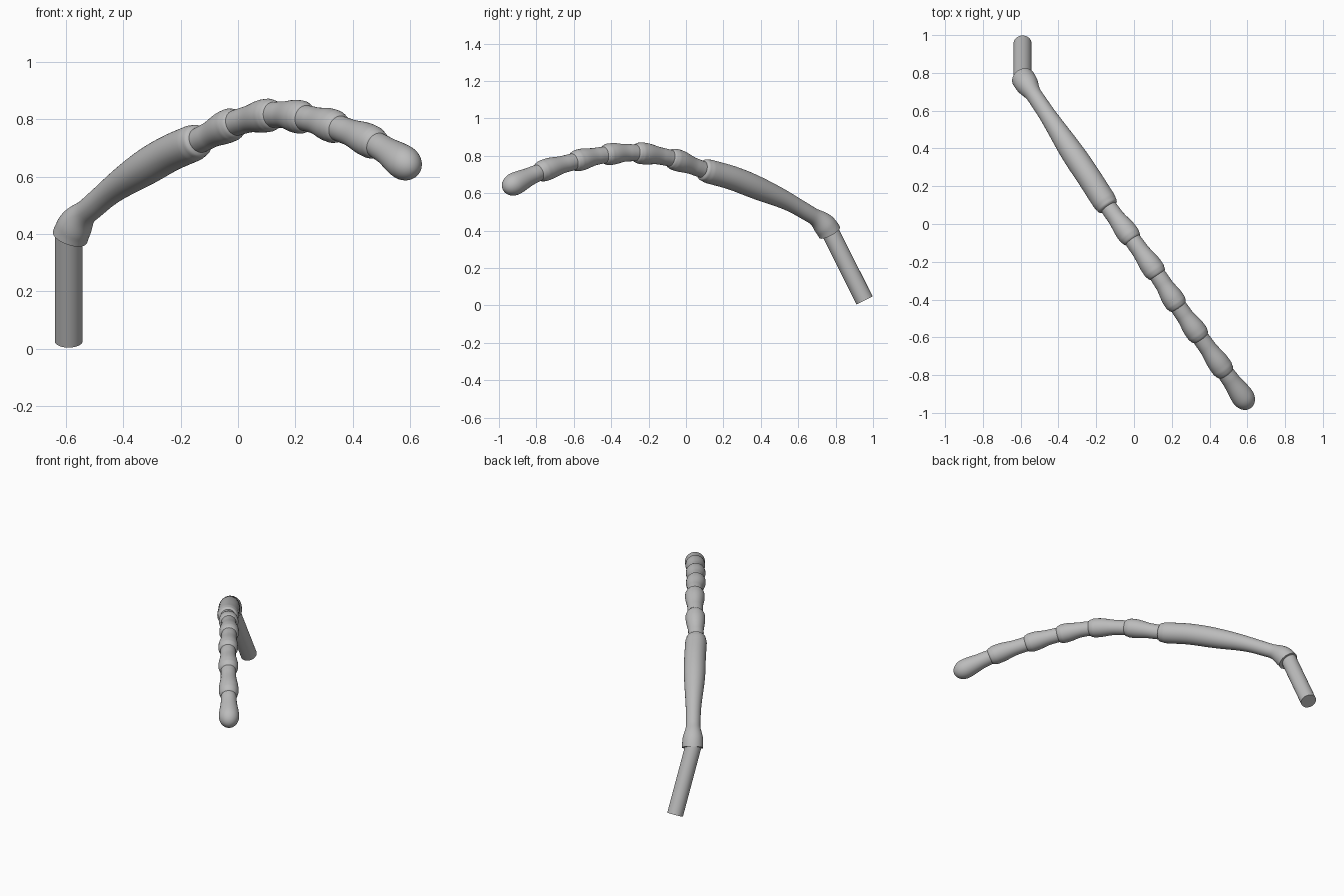
import bpy, bmesh
from math import cos, sin, tau
from mathutils import Vector

cube = bpy.data.objects.get("Cube")
if cube:
    bpy.data.objects.remove(cube, do_unlink=True)

grey = bpy.data.materials.new("plain grey")
grey.use_nodes = True
grey.diffuse_color = (0.5, 0.5, 0.5, 1)
grey.node_tree.nodes["Principled BSDF"].inputs["Base Color"].default_value = (0.5, 0.5, 0.5, 1)

SIDES = 40

# Spine of the antenna: curved scape, then one point per joint, then the tip
SPINE = [Vector(p) for p in (
    (-.60, .79, .32), (-.585, .768, .39), (-.555, .72, .45), (-.507, .65, .495),
    (-.43, .535, .56), (-.341, .40, .62), (-.24, .25, .68), (-.138, .093, .725),
    (-.013, -.077, .785), (.119, -.262, .815), (.23, -.431, .805),
    (.347, -.595, .77), (.479, -.78, .713), (.615, -.972, .62), (.73, -1.15, .52))]


def spine(u):
    """Smooth point on the spine; whole numbers fall on the listed points."""
    i = max(0, min(int(u), len(SPINE) - 4))
    t = u - i
    a, b, c, d = SPINE[i:i + 4]
    return 0.5 * (2 * b + (c - a) * t + (2 * a - 5 * b + 4 * c - d) * t ** 2
                  + (3 * b - a - 3 * c + d) * t ** 3)


def blend(profile, u):
    """Radius at u, eased between profile entries."""
    for (u0, r0), (u1, r1) in zip(profile, profile[1:]):
        if u <= u1:
            t = (u - u0) / (u1 - u0)
            return r0 + (r1 - r0) * t * t * (3 - 2 * t)
    return profile[-1][1]


def tube(name, stations):
    """Skin round rings of (centre, axis, radius) and cap both ends."""
    bm = bmesh.new()
    rings = []
    for centre, axis, radius in stations:
        side = axis.cross(Vector((0, 0, 1))).normalized()
        up = side.cross(axis).normalized()
        rings.append([bm.verts.new(centre + radius * (side * cos(tau * k / SIDES)
                      + up * sin(tau * k / SIDES))) for k in range(SIDES)])
    for lo, hi in zip(rings, rings[1:]):
        for k in range(SIDES):
            n = (k + 1) % SIDES
            bm.faces.new((lo[k], lo[n], hi[n], hi[k]))
    bm.faces.new(rings[0])
    bm.faces.new(rings[-1])
    bmesh.ops.recalc_face_normals(bm, faces=bm.faces)
    mesh = bpy.data.meshes.new(name)
    bm.to_mesh(mesh)
    bm.free()
    mesh.materials.append(grey)
    obj = bpy.data.objects.new(name, mesh)
    bpy.context.collection.objects.link(obj)
    bpy.ops.object.select_all(action='DESELECT')
    obj.select_set(True)
    bpy.context.view_layer.objects.active = obj
    bpy.ops.object.shade_smooth_by_angle(angle=0.9)


def along(us, radius):
    """Stations on the spine with the radius given by a function of u."""
    return [(spine(u), (spine(u + .01) - spine(u - .01)).normalized(), radius(u)) for u in us]


def steps(a, b, n):
    return [a + (b - a) * k / n for k in range(n + 1)]


# Stem
foot, head = Vector((-.59, .955, .026)), Vector((-.59, .765, .405))
axis = (head - foot).normalized()
tube("stem", [(foot, axis, .048), (head, axis, .048)])

# Scape: flared socket, slim neck, swollen far end with a rolled rim
scape = [(0, .063), (.5, .062), (1.7, .043), (2.3, .044), (4.6, .064), (5.8, .064), (6, .058), (6.05, .04)]
tube("scape", along(steps(0, 5.8, 44) + steps(5.84, 6.05, 6), lambda u: blend(scape, u)))

# Flagellum: repeated segments, narrow at the root and swelling to a rounded collar
segment = [(-.1, .036), (.05, .045), (.3, .046), (.8, .058), (.9, .058), (1.02, .052), (1.07, .038)]
for i in range(5):
    start = 6 + i
    tube("flagellum_segment_%d" % (i + 1),
         along([start + u for u in steps(-.1, 1.07, 36)],
               lambda u: blend(segment, u - start)))

# Tip: swells, then closes in a round end
tip = [(-.1, .036), (.05, .045), (.2, .047), (.7, .060)]


def tip_radius(u):
    v = u - 11
    if v <= .7:
        return blend(tip, v)
    return max(.002, .060 * (1 - ((v - .7) / .3) ** 2) ** .5) if v < 1 else .002


round_end = [11.7 + .3 * sin(tau / 4 * k / 12) for k in range(1, 13)]
tube("flagellum_tip", along(steps(10.9, 11.7, 20) + round_end, tip_radius))
